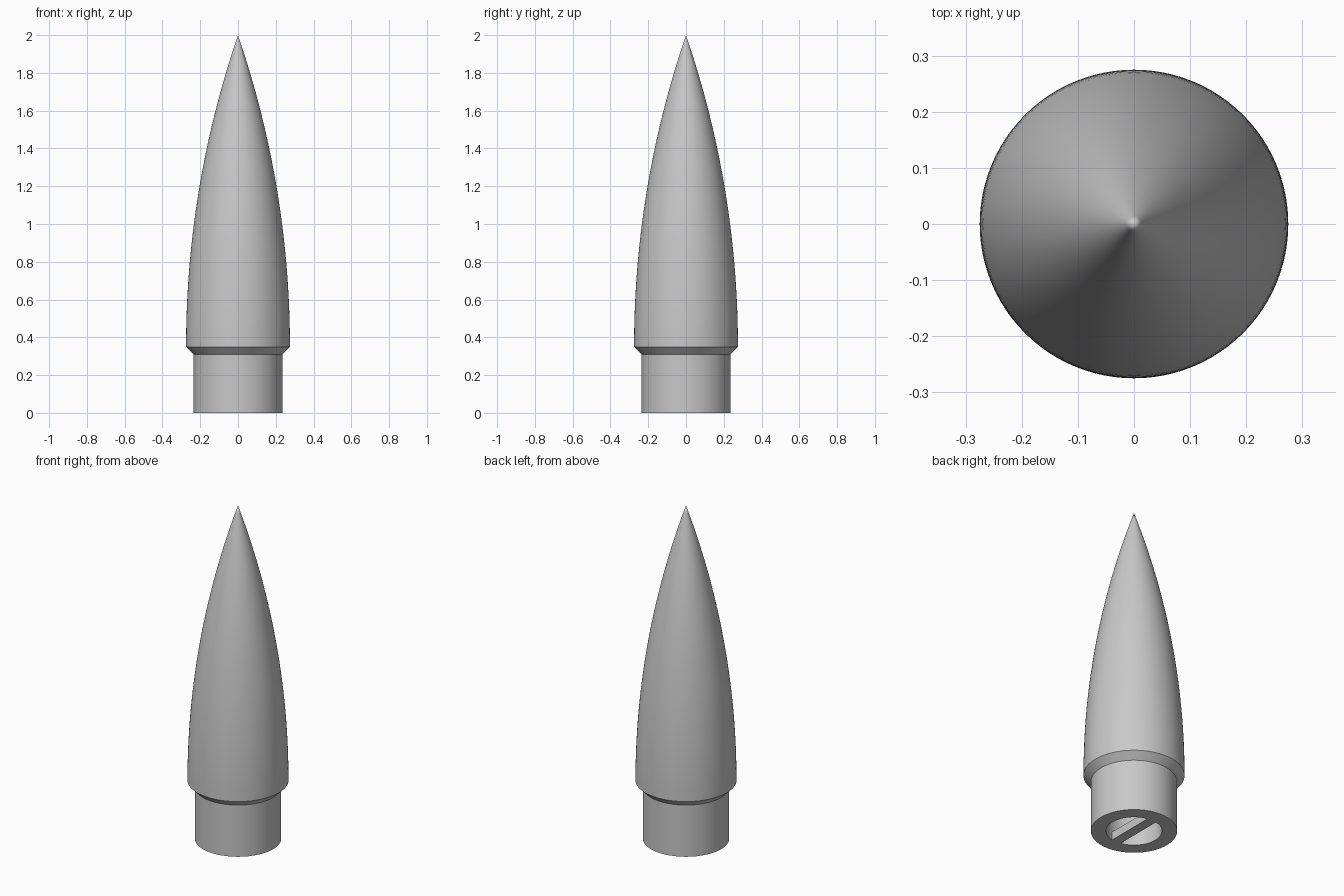
import bpy
import bmesh
import math

old = bpy.data.objects.get("Cube")
if old:
    bpy.data.objects.remove(old)

SEGMENTS = 96
BASE_R, BASE_Z, TIP_Z = 0.275, 0.35, 2.0
SHOULDER_R, SHOULDER_Z = 0.235, 0.31
HOLE_R, HOLE_TOP = 0.152, 0.45

grey = bpy.data.materials.new("plain grey")
grey.use_nodes = True
colour = (0.58, 0.58, 0.58, 1)
grey.diffuse_color = colour
grey.node_tree.nodes["Principled BSDF"].inputs["Base Color"].default_value = colour


def add_object(name, bm):
    bmesh.ops.recalc_face_normals(bm, faces=bm.faces)
    mesh = bpy.data.meshes.new(name)
    bm.to_mesh(mesh)
    bm.free()
    mesh.materials.append(grey)
    obj = bpy.data.objects.new(name, mesh)
    bpy.context.collection.objects.link(obj)
    return obj


def lathe(name, profile):
    """Spin a list of (radius, height) points around the z axis."""
    bm = bmesh.new()
    verts = [bm.verts.new((r, 0, z)) for r, z in profile]
    edges = [bm.edges.new(pair) for pair in zip(verts, verts[1:])]
    bmesh.ops.spin(bm, geom=verts + edges, cent=(0, 0, 0), axis=(0, 0, 1),
                   angle=math.tau, steps=SEGMENTS, use_merge=True)
    bmesh.ops.remove_doubles(bm, verts=bm.verts, dist=1e-5)
    obj = add_object(name, bm)
    bpy.ops.object.select_all(action='DESELECT')
    obj.select_set(True)
    bpy.context.view_layer.objects.active = obj
    bpy.ops.object.shade_smooth_by_angle(angle=math.radians(30))
    return obj


# Tangent ogive curve, from the tip down to the widest ring
length = TIP_Z - BASE_Z
arc_r = (BASE_R ** 2 + length ** 2) / (2 * BASE_R)
steps = 40
ogive = [(0, TIP_Z)]
for i in range(1, steps + 1):
    h = length * (1 - i / steps)
    ogive.append((math.sqrt(arc_r ** 2 - h ** 2) + BASE_R - arc_r, BASE_Z + h))

# Chamfer, shoulder tube and blind hole close the body
lathe("nose_cone", ogive + [
    (SHOULDER_R, SHOULDER_Z), (SHOULDER_R, 0),
    (HOLE_R, 0), (HOLE_R, HOLE_TOP), (0, HOLE_TOP)])

# Tether bar across the hole, flush with the bottom
bar_width, bar_height = 0.06, 0.05
bm = bmesh.new()
bmesh.ops.create_cube(bm, size=1)
bmesh.ops.scale(bm, vec=(bar_width, 2 * HOLE_R + 0.004, bar_height), verts=bm.verts)
bmesh.ops.translate(bm, vec=(0, 0, bar_height / 2), verts=bm.verts)
add_object("tether_bar", bm)
